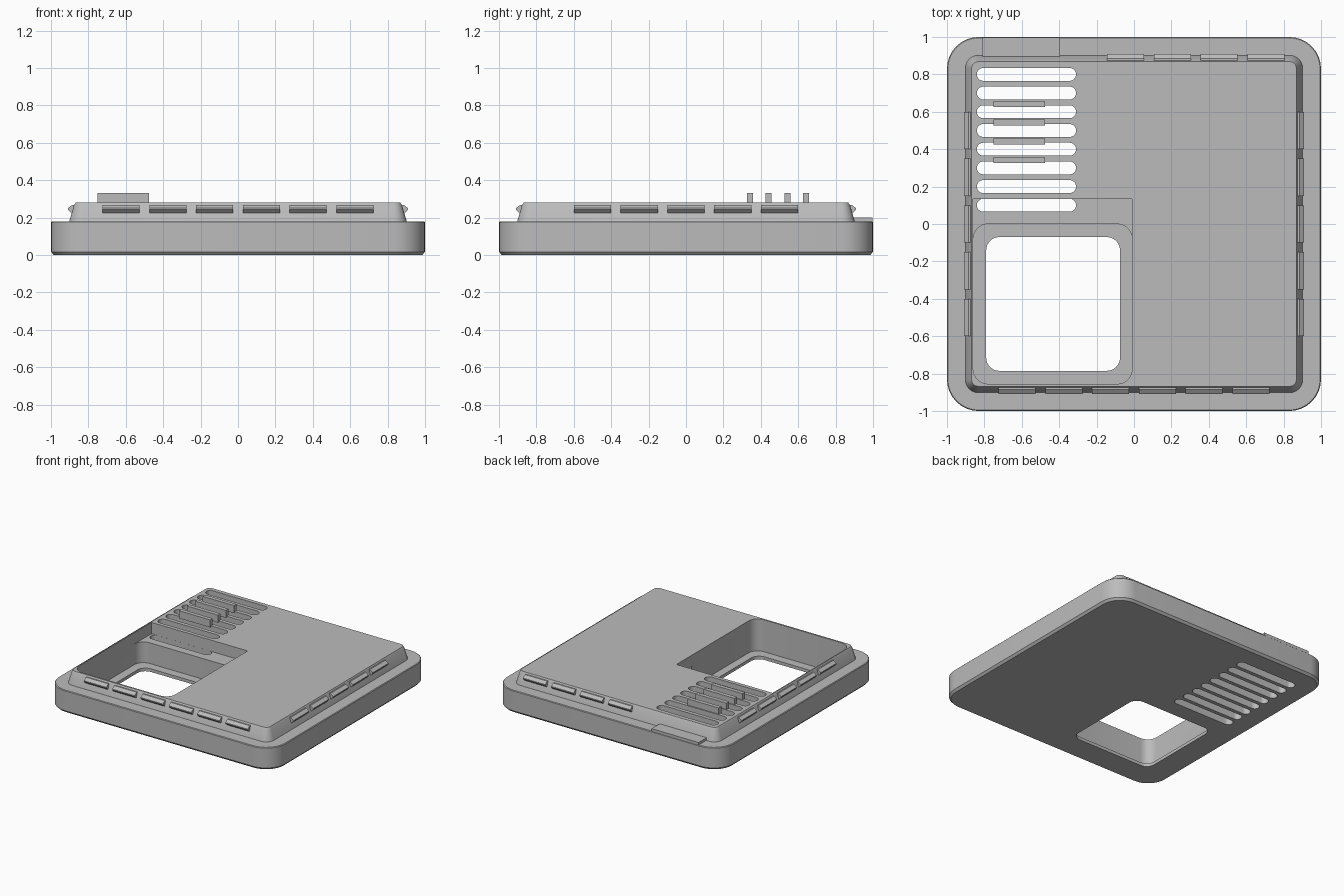
import bpy, bmesh, math

if "Cube" in bpy.data.objects:
    bpy.data.objects.remove(bpy.data.objects["Cube"])

grey = bpy.data.materials.new("plain grey")
grey.diffuse_color = (0.5, 0.5, 0.5, 1)
grey.use_nodes = True
grey.node_tree.nodes["Principled BSDF"].inputs["Base Color"].default_value = grey.diffuse_color


def finish(bm, name):
    bmesh.ops.recalc_face_normals(bm, faces=bm.faces)
    me = bpy.data.meshes.new(name)
    bm.to_mesh(me)
    bm.free()
    ob = bpy.data.objects.new(name, me)
    me.materials.append(grey)
    bpy.context.collection.objects.link(ob)
    return ob


def outline(x0, x1, y0, y1, r, seg=8):
    pts = []
    for i, (cx, cy) in enumerate([(x1 - r, y1 - r), (x0 + r, y1 - r),
                                  (x0 + r, y0 + r), (x1 - r, y0 + r)]):
        for k in range(seg + 1):
            a = math.radians(90) * (i + k / seg)
            pts.append((cx + r * math.cos(a), cy + r * math.sin(a)))
    return pts


def loft(name, rings):
    """Closed solid through (outline, height) rings of equal point count."""
    bm = bmesh.new()
    loops = [[bm.verts.new((x, y, z)) for x, y in pts] for pts, z in rings]
    n = len(loops[0])
    for a, b in zip(loops, loops[1:]):
        for i in range(n):
            bm.faces.new((a[i], a[(i + 1) % n], b[(i + 1) % n], b[i]))
    bm.faces.new(loops[0])
    bm.faces.new(loops[-1])
    return finish(bm, name)


def prism(name, x0, x1, y0, y1, z0, z1, r):
    p = outline(x0, x1, y0, y1, r)
    return loft(name, [(p, z0), (p, z1)])


def box(name, x0, x1, y0, y1, z0, z1):
    p = [(x0, y0), (x1, y0), (x1, y1), (x0, y1)]
    return loft(name, [(p, z0), (p, z1)])


def square(h, r):
    return outline(-h, h, -h, h, r)


def cut(body, cutter):
    mod = body.modifiers.new("cut", 'BOOLEAN')
    mod.operation = 'DIFFERENCE'
    mod.solver = 'EXACT'
    mod.object = cutter
    bpy.context.view_layer.objects.active = body
    bpy.ops.object.modifier_apply(modifier=mod.name)
    bpy.data.objects.remove(cutter)


# Stepped cover: chamfered base rim and tapered upper block
cover = loft("cover", [
    (square(0.985, 0.155), 0), (square(1.0, 0.17), 0.017),
    (square(1.0, 0.17), 0.175), (square(0.995, 0.165), 0.18),
    (square(0.902, 0.07), 0.18), (square(0.877, 0.045), 0.265),
    (square(0.868, 0.036), 0.28)])

# Deep pocket, shallow ledge behind it, and the window in its floor
cut(cover, prism("pocket_cutter", -0.86, -0.01, -0.855, 0.0, 0.025, 0.5, 0.08))
cut(cover, box("ledge_cutter", -0.86, -0.01, -0.15, 0.135, 0.19, 0.5))
cut(cover, prism("window_cutter", -0.79, -0.075, -0.785, -0.07, -0.1, 0.1, 0.07))

# Ventilation slots
for i in range(8):
    y = 0.1 + 0.1 * i
    cut(cover, prism("slot_cutter", -0.84, -0.31, y - 0.0345, y + 0.0345,
                     -0.1, 0.5, 0.034))

# Upright fins on the bars between slots
for i in range(4):
    y = 0.342 + 0.1 * i
    box("vent_fin", -0.75, -0.475, y - 0.016, y + 0.016, 0.27, 0.33)

# Raised pad on the back rim
box("back_pad", -0.81, -0.395, 0.885, 0.998, 0.17, 0.2)


# Wedge-shaped snap ridges along each side
def ridge(pos, angle):
    bm = bmesh.new()
    profile = [(0.87, 0.268), (0.885, 0.268), (0.91, 0.25),
               (0.91, 0.243), (0.892, 0.225), (0.87, 0.225)]
    ends = [[bm.verts.new((pos + s * 0.099, -d, z)) for d, z in profile]
            for s in (-1, 1)]
    for i in range(6):
        j = (i + 1) % 6
        bm.faces.new((ends[0][i], ends[0][j], ends[1][j], ends[1][i]))
    for e in ends:
        bm.faces.new(e)
    ob = finish(bm, "snap_ridge")
    ob.rotation_euler.z = math.radians(angle)


for p in (-0.625, -0.375, -0.125, 0.125, 0.375, 0.625):
    ridge(p, 0)
for p in (-0.5, -0.25, 0, 0.25, 0.5):
    ridge(p, 90)
    ridge(p, -90)
for p in (-0.705, -0.455, -0.205, 0.045):
    ridge(p, 180)

# Smooth rounded corners, keep edges sharp
bpy.ops.object.select_all(action='DESELECT')
cover.select_set(True)
bpy.context.view_layer.objects.active = cover
bpy.ops.object.shade_smooth_by_angle(angle=math.radians(25))
